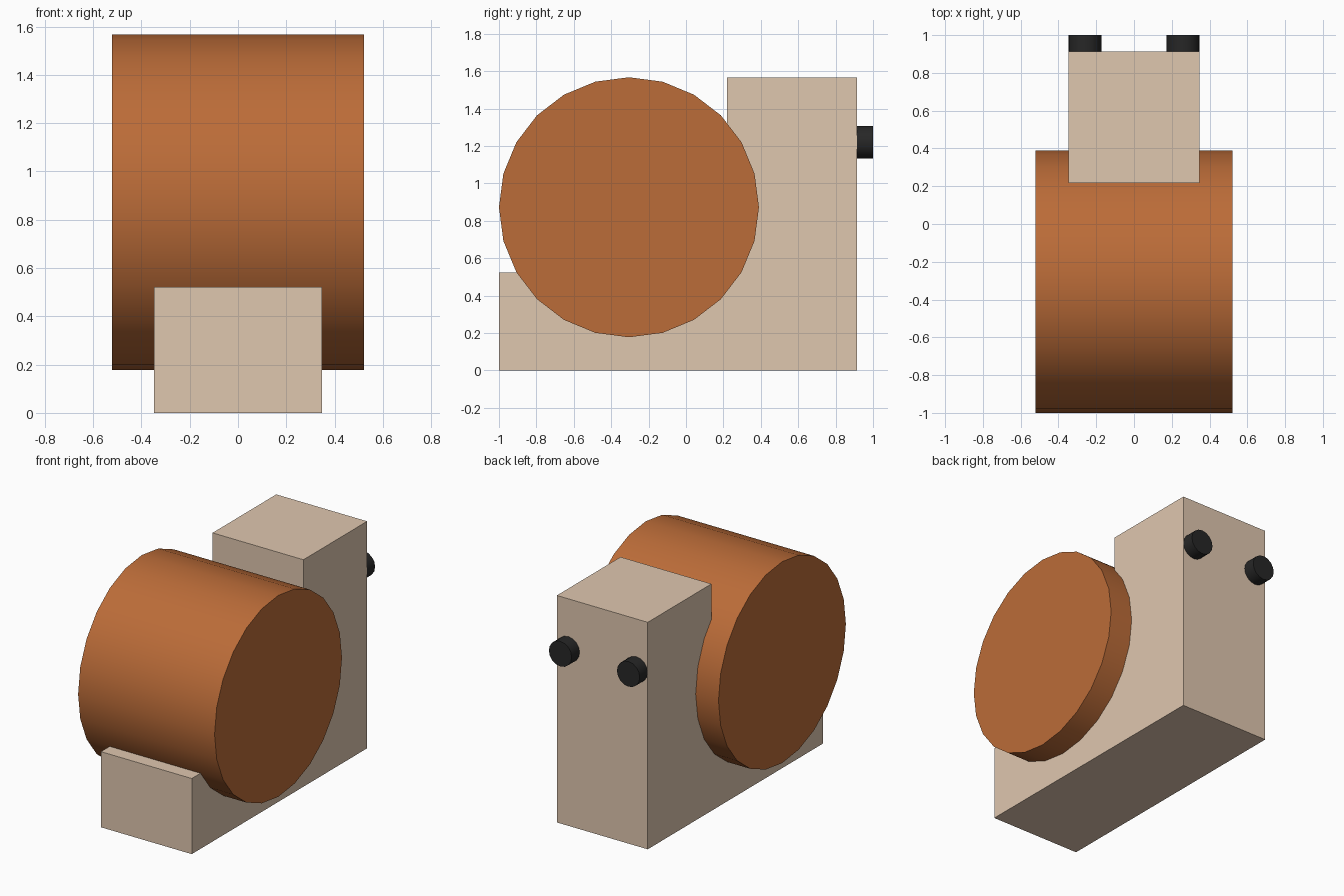
import bpy, math
from math import radians

if "Cube" in bpy.data.objects:
    bpy.data.objects.remove(bpy.data.objects["Cube"])


def material(name, rgb):
    m = bpy.data.materials.new(name)
    m.diffuse_color = (*rgb, 1)
    m.use_nodes = True
    m.node_tree.nodes["Principled BSDF"].inputs["Base Color"].default_value = m.diffuse_color
    return m


def cylinder(name, loc, rot, radius, depth, sides, mat):
    bpy.ops.mesh.primitive_cylinder_add(vertices=sides, radius=radius, depth=depth,
                                        location=loc, rotation=rot)
    ob = bpy.context.object
    ob.name = name
    ob.data.materials.append(mat)
    bpy.ops.object.shade_smooth_by_angle(angle=radians(30))
    return ob


def extrude_x(name, profile, half, mat):
    n = len(profile)
    verts = [(x, y, z) for x in (-half, half) for y, z in profile]
    faces = [tuple(reversed(range(n))), tuple(range(n, 2 * n))]
    faces += [(i, (i + 1) % n, (i + 1) % n + n, i + n) for i in range(n)]
    mesh = bpy.data.meshes.new(name)
    mesh.from_pydata(verts, [], faces)
    mesh.materials.append(mat)
    ob = bpy.data.objects.new(name, mesh)
    bpy.context.collection.objects.link(ob)
    return ob


copper = material("copper", (0.50, 0.15, 0.04))
cream = material("cream", (0.74, 0.57, 0.43))
black = material("black", (0.02, 0.02, 0.02))

# L-shaped body: low front foot and tall rear block
extrude_x("body", [(-1, 0), (0.913, 0), (0.913, 1.567), (0.218, 1.567),
                   (0.218, 0.522), (-1, 0.522)], 0.347, cream)

# Large drum lying across the body
cylinder("drum", (0, -0.305, 0.872), (0, math.pi / 2, 0), 0.695, 1.042, 24, copper)

# Two pegs on the back
for side, x in (("left", -0.26), ("right", 0.26)):
    cylinder(side + "_peg", (x, 0.955, 1.22), (math.pi / 2, 0, 0), 0.087, 0.09, 16, black)
